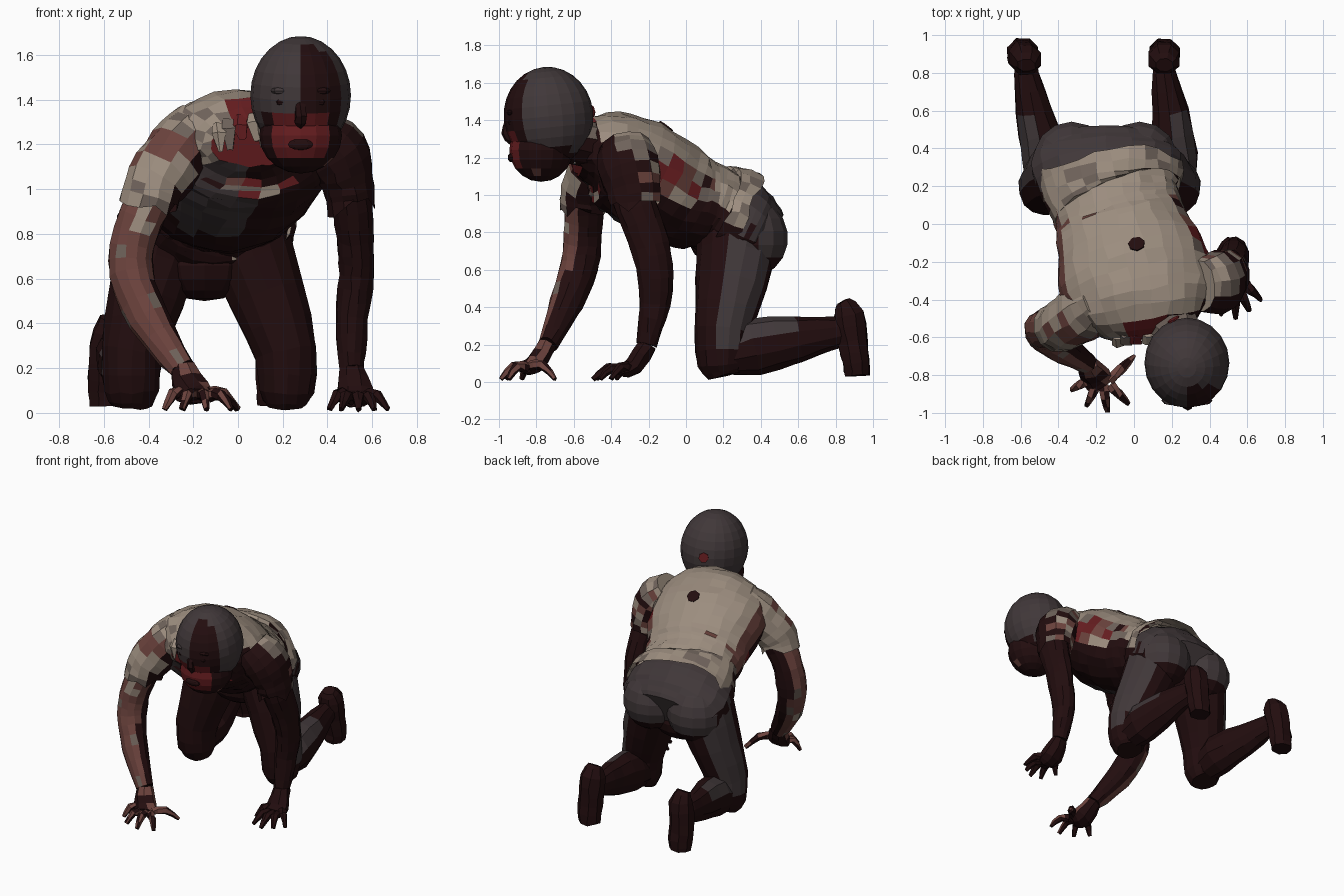
import bpy, bmesh, math, random
from mathutils import Vector, Matrix

random.seed(4)
if "Cube" in bpy.data.objects:
    bpy.data.objects.remove(bpy.data.objects["Cube"])

# Colours
PALETTE = [("dark dried blood", (.016, .004, .0045)), ("charcoal cloth", (.052, .039, .041)),
           ("dirty shirt", (.33, .265, .21)), ("raw skin", (.15, .056, .047)),
           ("fresh blood", (.13, .012, .014)), ("stained shirt", (.16, .125, .105))]
DARK, CLOTH, SHIRT, SKIN, BLOOD, STAIN = range(len(PALETTE))
MATS = []
for name, rgb in PALETTE:
    m = bpy.data.materials.new(name)
    m.use_nodes = True
    m.diffuse_color = (*rgb, 1)
    m.node_tree.nodes["Principled BSDF"].inputs["Base Color"].default_value = (*rgb, 1)
    MATS.append(m)


def finish(name, bm, rule):
    """Make an object and colour each face by rule(normal, centre)."""
    bmesh.ops.recalc_face_normals(bm, faces=bm.faces)
    bm.normal_update()
    for f in bm.faces:
        f.material_index = rule(f.normal, f.calc_center_median()) if callable(rule) else rule
    me = bpy.data.meshes.new(name)
    bm.to_mesh(me)
    bm.free()
    for m in MATS:
        me.materials.append(m)
    ob = bpy.data.objects.new(name, me)
    bpy.context.collection.objects.link(ob)
    return ob


def spline(pts, steps):
    """Smooth path through points of (x, y, z, half width, half depth)."""
    out = []
    for i in range(len(pts) - 1):
        a, b, c, d = (Vector(pts[max(0, min(len(pts) - 1, i + k))]) for k in (-1, 0, 1, 2))
        for s in range(steps):
            t = s / steps
            out.append(.5 * (2 * b + (c - a) * t + (2 * a - 5 * b + 4 * c - d) * t * t
                             + (3 * b - a - 3 * c + d) * t ** 3))
    return out + [Vector(pts[-1])]


def tube(name, pts, rule, sides=12, steps=2, rough=.005, ragged=0):
    """Loft oval rings along a path; a ragged tube ends in an open torn hem."""
    path = spline(pts, steps)
    bm = bmesh.new()
    rings = []
    for i, p in enumerate(path):
        t = Vector(path[min(i + 1, len(path) - 1)][:3]) - Vector(path[max(i - 1, 0)][:3])
        t.normalize()
        side = (Vector((1, 0, 0)) - t * t.x).normalized()
        up = t.cross(side)
        ring = []
        for k in range(sides):
            a = math.tau * (k + .5) / sides
            co = Vector(p[:3]) + side * p[3] * math.cos(a) + up * p[4] * math.sin(a)
            co += Vector([random.uniform(-rough, rough) for _ in range(3)])
            if ragged and i == len(path) - 1:
                co += t * random.uniform(-ragged, ragged)
            ring.append(bm.verts.new(co))
        rings.append(ring)
    for r, q in zip(rings, rings[1:]):
        for k in range(sides):
            j = (k + 1) % sides
            bm.faces.new((r[k], r[j], q[j], q[k]))
    bm.faces.new(rings[0])
    if not ragged:
        bm.faces.new(rings[-1])
    return finish(name, bm, rule)


def ball(name, loc, size, rule, seg=16, rings=10, tilt=0):
    bm = bmesh.new()
    bmesh.ops.create_uvsphere(bm, u_segments=seg, v_segments=rings, radius=1)
    bm.transform(Matrix.Translation(loc) @ Matrix.Rotation(tilt, 4, 'X') @ Matrix.Diagonal((*size, 1)))
    return finish(name, bm, rule)


def wound(name, target, near, radius, colour):
    """Thin round plate laid on the surface nearest to a point."""
    _, co, n, _ = target.closest_point_on_mesh(near)
    bm = bmesh.new()
    bmesh.ops.create_circle(bm, cap_ends=True, segments=7, radius=radius)
    bmesh.ops.solidify(bm, geom=bm.faces[:], thickness=.008)
    bm.transform(Matrix.Translation(co + n * .008) @ n.to_track_quat('Z', 'Y').to_matrix().to_4x4())
    finish(name, bm, colour)


# Torso in a torn shirt: pale on the back, mottled at the sides, dark below
def shirt_rule(n, c):
    if c.y < -.4 and n.y < -.35 and c.z > 1.12:
        if c.x < -.05:
            return random.choice((SHIRT, SHIRT, STAIN))
        return random.choice((BLOOD, BLOOD, DARK)) if c.x < .16 else DARK
    if n.z > .45:
        return SHIRT
    if n.x < 0 and n.z > -.2 and c.y < .05:
        return SKIN
    if n.z > -.25 and c.z > .95:
        return random.choice((SHIRT, STAIN, SKIN, SHIRT, DARK, BLOOD))
    if -.3 < c.x < .05 and n.y < -.2 and c.z > .8:
        return CLOTH
    return DARK


torso = tube("torso", [(.07, -.59, 1.2, .2, .1), (.05, -.46, 1.21, .36, .23), (.01, -.28, 1.14, .41, .28),
                       (-.06, -.03, .99, .36, .27), (-.1, .11, .94, .34, .235), (-.12, .2, .89, .36, .24)],
             shirt_rule, sides=24, steps=4, rough=.009, ragged=.02)
wound("back_wound", torso, (.01, -.08, 1.4), .045, DARK)

# Loose lower hem, rucked up over the trousers
tube("shirt_hem", [(-.1, .14, .93, .35, .225), (-.11, .17, .915, .37, .265), (-.125, .28, .865, .385, .28)],
     lambda n, c: random.choice((SHIRT, SHIRT, SHIRT, STAIN)) if n.z > .25 else
     random.choice((SHIRT, STAIN, DARK)) if n.z > -.2 else DARK, sides=26, steps=2, rough=.009, ragged=.035)


# Trousers seat, buttocks and crotch
def seat_rule(n, c):
    return CLOTH if c.y > .2 and (n.z > 0 or n.y > .3 and n.z > -.5) else DARK


tube("trouser_seat", [(-.12, .08, .92, .32, .2), (-.14, .25, .85, .39, .25), (-.15, .37, .79, .39, .22),
                      (-.15, .46, .75, .3, .16)], seat_rule, sides=18, steps=3)
for side, x in (("left", .03), ("right", -.33)):
    ball(side + "_buttock", (x, .345, .77), (.205, .2, .21), seat_rule, seg=14, rings=9)
ball("crotch", (-.15, .25, .66), (.22, .19, .16), DARK, seg=12, rings=8)


# Kneeling legs, each placed by its run of x positions
def leg(side, out, xs):
    hip, mid, knee, calf, ankle, toe = xs

    def thigh_rule(n, c):
        return CLOTH if n.x * out > .5 and -.2 < n.y < .8 and c.z > .17 else DARK

    tube(side + "_thigh", [(hip, .28, .8, .2, .22), (mid, .24, .52, .175, .19),
                           (knee, .195, .27, .14, .15), (knee, .2, .1, .125, .135), (knee, .21, .035, .09, .09)],
         thigh_rule, sides=14)
    tube(side + "_shin", [(knee, .17, .13, .1, .09), (knee, .36, .185, .125, .15), (calf, .6, .23, .1, .12),
                          (ankle, .8, .265, .065, .085), (ankle, .88, .28, .06, .07)],
         lambda n, c: CLOTH if n.z > .35 and n.x * out > .1 and c.y < .62 else DARK, sides=10)
    tube(side + "_shoe", [(ankle, .84, .43, .05, .04), (ankle, .87, .36, .085, .085), (toe, .89, .22, .085, .085),
                          (toe, .91, .1, .085, .075), (toe, .915, .035, .075, .07)], DARK, sides=8)


leg("left", 1, (.03, .13, .215, .19, .16, .16))
leg("right", -1, (-.34, -.41, -.475, -.53, -.57, -.59))


# Arms and torn sleeves
def right_skin(n, c):
    if n.x > .45 and n.y > -.4 or n.y > .8:
        return DARK
    return random.choice([SKIN] * 11 + [STAIN, SHIRT])


def right_sleeve_rule(n, c):
    if n.z < -.6 or n.x > .7:
        return DARK
    if 1.13 < c.z < 1.26 and n.y < -.2:
        return SKIN
    return random.choice([SHIRT] * 5 + [STAIN])


def left_sleeve_rule(n, c):
    if n.z > .45 and c.y > -.4:
        return random.choice((SHIRT, STAIN))
    return random.choice((SHIRT, STAIN, SKIN, DARK)) if n.y > .3 else DARK


tube("right_arm", [(-.25, -.44, 1.2, .12, .12), (-.37, -.53, 1.0, .11, .11), (-.46, -.55, .8, .1, .105),
                   (-.475, -.57, .62, .1, .105), (-.4, -.64, .42, .09, .09), (-.25, -.74, .2, .06, .055)],
     right_skin, steps=3)
tube("right_sleeve", [(-.17, -.4, 1.28, .13, .13), (-.26, -.46, 1.17, .15, .16), (-.365, -.53, 1.03, .14, .14),
                      (-.4, -.54, .94, .13, .135)], right_sleeve_rule, steps=3, ragged=.05)
tube("left_arm", [(.45, -.34, 1.2, .11, .12), (.5, -.29, 1.0, .095, .115), (.525, -.21, .78, .085, .11),
                  (.53, -.17, .62, .08, .1), (.51, -.165, .42, .075, .085), (.51, -.21, .2, .055, .055)],
     DARK, steps=3)
tube("left_sleeve", [(.35, -.33, 1.25, .12, .14), (.44, -.31, 1.16, .15, .17), (.49, -.28, 1.03, .12, .15),
                     (.505, -.27, .93, .11, .135)], left_sleeve_rule, steps=3, ragged=.05)


# Clawed hands: a palm and five bent fingers
def hand(side, wrist, knuckles, tips, rule):
    w, k = Vector(wrist), Vector(knuckles)
    mid = w.lerp(k, .55) - Vector((0, 0, .035))
    tube(side + "_palm", [(*w, .055, .05), (*mid, .085, .055), (*k, .075, .035)], rule, sides=8)
    for i, (x, y) in enumerate(tips):
        tip = Vector((x, y, .015))
        base = k.lerp(mid, .6 if i in (0, 4) else .05)
        base.x += (tip.x - k.x) * .35
        bend = base.lerp(tip, .5) + Vector((0, 0, .035))
        tube(f"{side}_finger_{i + 1}", [(*base, .03, .03), (*bend, .026, .026), (*tip, .013, .013)],
             rule, sides=6, rough=.003)


hand("right", (-.25, -.74, .2), (-.17, -.86, .075),
     [(-.33, -.88), (-.25, -.96), (-.14, -.99), (-.03, -.95), (0, -.7)],
     lambda n, c: random.choice((SKIN, SKIN, DARK)) if n.z > -.1 else DARK)
hand("left", (.51, -.205, .2), (.53, -.34, .06),
     [(.41, -.37), (.46, -.48), (.54, -.5), (.61, -.46), (.67, -.4)], DARK)

# Neck and bloody collar
tube("neck", [(.12, -.4, 1.25, .17, .14), (.2, -.53, 1.27, .14, .12), (.27, -.68, 1.3, .12, .12)],
     lambda n, c: BLOOD if n.x < -.3 and n.z < .3 and c.y < -.5 else STAIN if n.z > .5 else DARK, sides=10)
for i in range(7):
    x = -.1 + i * .06
    top = torso.closest_point_on_mesh((x, -.7, 1.27))[1]
    drop = random.uniform(.05, .12)
    tube(f"collar_shred_{i + 1}", [(top.x, top.y + .02, top.z + .04, .03, .012),
                                   (top.x, top.y - .02, top.z, .035, .012),
                                   (top.x + .01, top.y - .015, top.z - drop, .012, .005)],
         (SHIRT, STAIN, BLOOD)[i % 3], sides=5, steps=1)


# Head: cropped hair, one side of the face dark, bloody mouth and jaw
def skull_rule(n, c):
    if c.z < 1.32 and n.y < -.55:
        return BLOOD if abs(n.x) < .55 else DARK
    return DARK if n.y < -.5 and n.x > -.05 or n.z < -.6 else CLOTH


def jaw_rule(n, c):
    if n.y < -.6 and c.z > 1.15:
        return BLOOD
    return random.choice((DARK, DARK, DARK, SKIN, STAIN)) if n.y < .1 and n.x > .6 else DARK


skull = ball("skull", (.28, -.735, 1.42), (.225, .24, .265), skull_rule, seg=20, rings=14, tilt=.1)
wound("scalp_wound", skull, (.2, -.45, 1.46), .035, BLOOD)
ball("jaw", (.28, -.775, 1.24), (.185, .17, .17), jaw_rule, seg=16, rings=10)
tube("nose", [(.28, -.95, 1.4, .018, .02), (.28, -.965, 1.33, .028, .025), (.28, -.93, 1.29, .025, .02)],
     DARK, sides=6)
ball("mouth", (.28, -.935, 1.2), (.06, .018, .025), DARK, seg=10, rings=6)
for side, s in (("left", 1), ("right", -1)):
    ball(side + "_eye", (.28 + s * .08, -.93, 1.39), (.035, .025, .02), DARK, seg=8, rings=6)
    ball(side + "_brow", (.28 + s * .08, -.935, 1.44), (.055, .025, .018), CLOTH if s < 0 else DARK, seg=8, rings=6)
